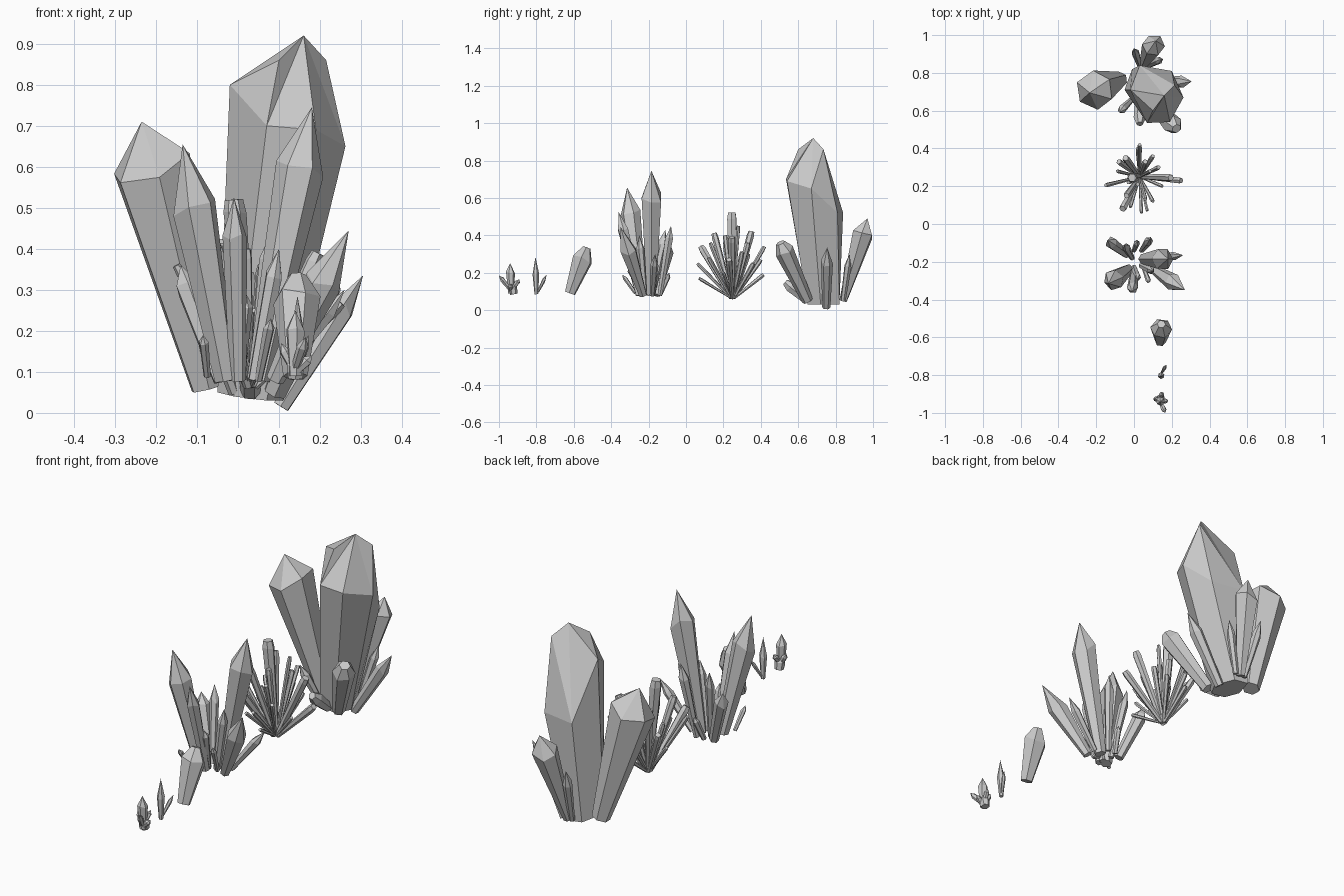
import bpy, bmesh, math, random
from mathutils import Vector

random.seed(4)


def finish(bm, name):
    bmesh.ops.recalc_face_normals(bm, faces=bm.faces[:])
    me = bpy.data.meshes.new(name)
    bm.to_mesh(me)
    bm.free()
    ob = bpy.data.objects.new(name, me)
    bpy.context.collection.objects.link(ob)


# one crystal: tapered prism that widens to a shoulder, then a point or blunt end
def add_crystal(bm, base, tip, rb, rs, s=0.78, rt=0.0, n=6, wob=0.04):
    base, tip = Vector(base), Vector(tip)
    axis = tip - base
    q = axis.to_track_quat('Z', 'Y')
    spin = random.uniform(0, math.pi)

    def ring(f, r, w):
        out = []
        for i in range(n):
            a = spin + math.tau * i / n
            p = base + axis * (f + random.uniform(-w, w))
            p += q @ Vector((r * math.cos(a), r * math.sin(a), 0))
            p.z = max(p.z, 0.0)
            out.append(bm.verts.new(p))
        return out

    r0, r1 = ring(0, rb, 0), ring(s, rs, wob)
    bm.faces.new(r0[::-1])
    rings = [r0, r1]
    if rt > 0:
        rings.append(ring(1, rt, 0))
        bm.faces.new(rings[-1])
    else:
        t = bm.verts.new(tip)
        for i in range(n):
            bm.faces.new((r1[i], r1[(i + 1) % n], t))
    for a, b in zip(rings, rings[1:]):
        for i in range(n):
            j = (i + 1) % n
            bm.faces.new((a[i], a[j], b[j], b[i]))


def cluster(name, crystals):
    bm = bmesh.new()
    for c in crystals:
        add_crystal(bm, *c)
    finish(bm, name)


# giant crystal with a chiselled top
bm = bmesh.new()
pts = [(-.05, .71, .05), (-.01, .65, .04), (.07, .65, .03),
       (.11, .72, .03), (.07, .82, .03), (-.01, .82, .04),
       (-.02, .71, .80), (.07, .535, .70), (.19, .54, .69),
       (.262, .67, .65), (.20, .81, .52), (.03, .84, .52),
       (.16, .68, .92), (.10, .60, .86), (.215, .735, .86)]
giant = [bm.verts.new(p) for p in pts]
n = 6
bm.faces.new(giant[:n][::-1])
for i in range(n):
    j = (i + 1) % n
    bm.faces.new((giant[i], giant[j], giant[n + j], giant[n + i]))
# facets between the shoulder (6-11) and the ridge (12-14)
for f in [(6, 7, 13), (7, 12, 13), (7, 8, 12), (8, 9, 12), (9, 14, 12),
          (9, 10, 14), (10, 11, 14), (11, 12, 14), (11, 6, 12), (6, 13, 12)]:
    bm.faces.new([giant[k] for k in f])
finish(bm, "giant_crystal")

# crystals around the giant one
cluster("large_cluster", [
    ((-.075, .765, .06), (-.235, .695, .71), .042, .105, .83),
    ((.05, .84, .05), (.115, .97, .49), .022, .060, .81),
    ((.09, .65, .05), (.225, .505, .36), .03, .052, .85, .025),
    ((.105, .75, .015), (.305, .755, .335), .022, .032, .75),
    ((.03, .65, .05), (.03, .53, .15), .024, .032, .75, .018),
    ((-.01, .66, .05), (-.08, .59, .25), .014, .022, .75),
    ((.03, .84, .05), (0, .93, .33), .014, .022, .75),
    ((.08, .84, .05), (.15, .875, .30), .014, .02, .75),
])

# radiating burst of thin blunt needles
tips = [(-.01, .245, .52, .028), (.03, .415, .19, .012), (.02, .40, .27, .013),
        (-.045, .35, .42, .020), (-.08, .33, .30, .017), (.10, .36, .25, .013),
        (.25, .23, .27, .018), (.195, .245, .39, .021), (-.15, .205, .36, .012),
        (-.06, .08, .34, .021), (.04, .06, .25, .010), (.10, .12, .28, .011),
        (.085, .28, .45, .011), (-.04, .15, .41, .018), (.02, .21, .40, .014),
        (.06, .33, .36, .016), (-.02, .09, .22, .010), (.15, .20, .20, .010),
        (-.09, .28, .22, .010), (.06, .13, .36, .012), (.13, .30, .31, .014),
        (.03, .42, .34, .012), (-.03, .22, .30, .012), (.07, .07, .17, .009)]
cluster("needle_burst", [
    ((.03 + (x - .03) * .05, .25 + (y - .25) * .05, .065), (x, y, z),
     r * .6, r, .93, r * .8, 6, .01) for x, y, z, r in tips])

# pointed middle cluster
cluster("middle_cluster", [
    ((.05, -.185, .08), (.18, -.185, .745), .028, .060, .79),
    ((-.03, -.24, .08), (-.135, -.315, .655), .028, .056, .74),
    ((0, -.25, .08), (-.01, -.36, .525), .02, .03, .80),
    ((.09, -.23, .08), (.27, -.35, .445), .022, .046, .66),
    ((-.04, -.16, .08), (-.14, -.085, .36), .022, .032, .80),
    ((.04, -.14, .08), (.085, -.08, .45), .014, .024, .80),
    ((.09, -.18, .08), (.26, -.165, .30), .014, .022, .72),
    ((0, -.23, .08), (.02, -.29, .29), .015, .02, .85),
    ((.04, -.22, .08), (.10, -.25, .40), .016, .022, .80),
    ((.05, -.23, .08), (.08, -.31, .23), .010, .014, .85),
    ((-.075, -.27, .09), (-.085, -.34, .19), .009, .012, .80),
    ((0, -.14, .08), (.02, -.09, .20), .012, .016, .80),
    ((-.01, -.18, .08), (-.05, -.11, .43), .014, .022, .80),
])

# single stubby crystal
cluster("stubby_crystal", [
    ((.14, -.62, .09), (.145, -.53, .335), .030, .058, .76, .022)])

# slim pair
cluster("slim_pair", [
    ((.143, -.80, .085), (.145, -.805, .285), .010, .018, .55),
    ((.145, -.79, .10), (.172, -.745, .19), .006, .010, .65)])

# tiny cluster
cluster("tiny_cluster", [
    ((.14, -.935, .09), (.14, -.94, .25), .016, .024, .70),
    ((.14, -.94, .11), (.165, -1.0, .185), .010, .014, .70),
    ((.14, -.93, .11), (.15, -.89, .165), .010, .013, .75),
    ((.14, -.93, .10), (.105, -.925, .17), .010, .014, .70),
    ((.14, -.94, .10), (.18, -.935, .14), .010, .014, .70),
    ((.14, -.92, .085), (.14, -.93, .135), .020, .024, .70, .016)])
